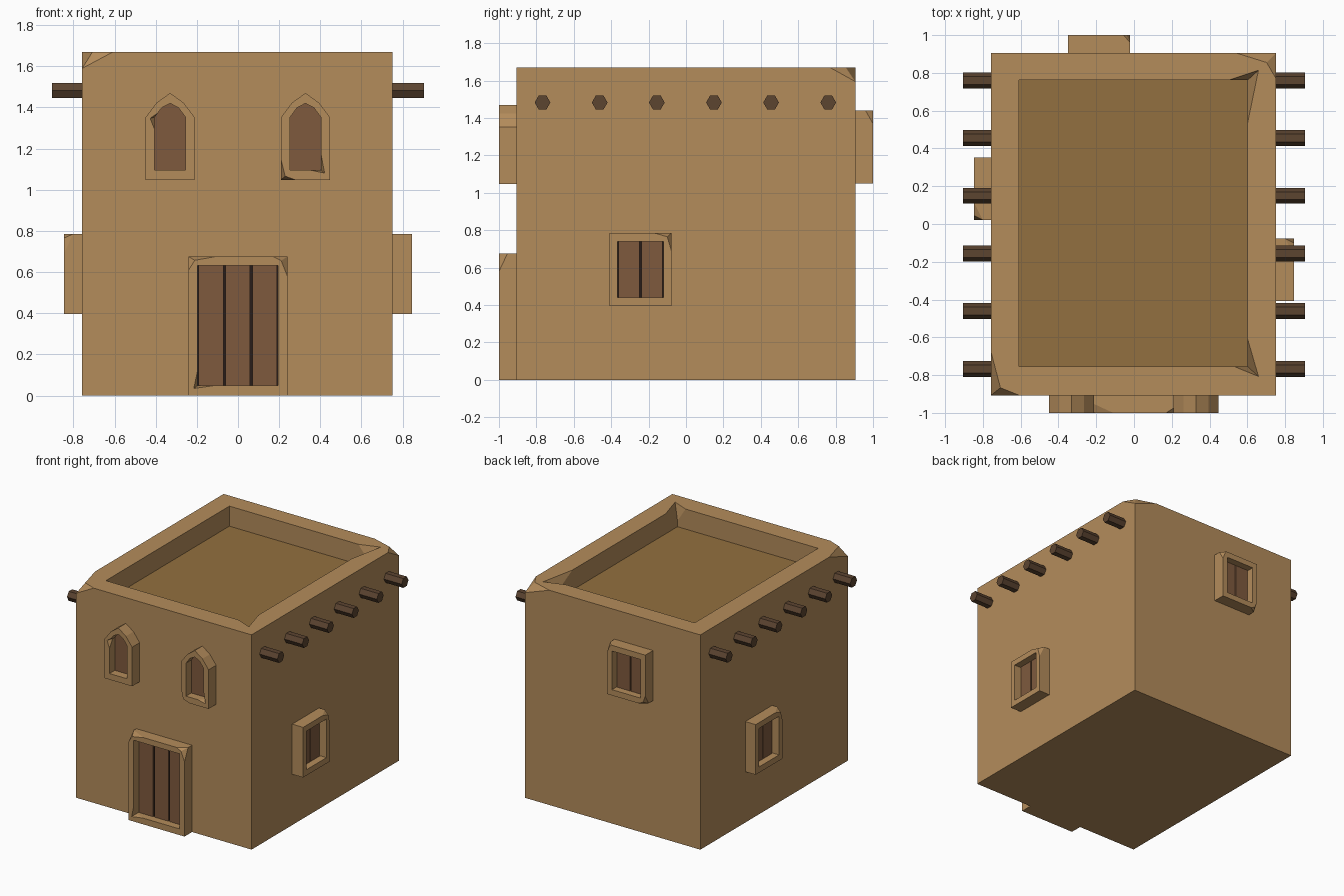
import bpy, bmesh, math
from mathutils import Matrix, Vector

if "Cube" in bpy.data.objects:
    bpy.data.objects.remove(bpy.data.objects["Cube"])


def material(name, rgb):
    m = bpy.data.materials.new(name)
    m.diffuse_color = (*rgb, 1)
    m.use_nodes = True
    m.node_tree.nodes["Principled BSDF"].inputs["Base Color"].default_value = m.diffuse_color
    return m


CLAY = material("clay", (0.456, 0.262, 0.105))
ROOF = material("roof_clay", (0.29, 0.162, 0.05))
WOOD = material("wood", (0.212, 0.102, 0.048))
BEAM = material("beam_wood", (0.107, 0.058, 0.03))
DARK = material("dark_gap", (0.02, 0.012, 0.01))


def finish(name, bm, mats, matrix=Matrix()):
    bm.transform(matrix)
    bmesh.ops.recalc_face_normals(bm, faces=bm.faces)
    me = bpy.data.meshes.new(name)
    bm.to_mesh(me)
    bm.free()
    for m in mats:
        me.materials.append(m)
    ob = bpy.data.objects.new(name, me)
    bpy.context.collection.objects.link(ob)
    return ob


def wall_frame(angle, origin):
    """Local x along the wall, y up, z outward; angle 0 is the front wall."""
    return (Matrix.Translation(origin) @ Matrix.Rotation(angle, 4, 'Z')
            @ Matrix.Rotation(math.pi / 2, 4, 'X'))


def rect(x0, x1, y0, y1):
    return [(x0, y0), (x1, y0), (x1, y1), (x0, y1)]


def chip(bm, ring, base, i, to_prev, to_next, depth, move):
    """Break a corner: cut its three edges, then slide the corner in its plane."""
    v, n = ring[i], len(ring)
    start = Vector((*base[i], 0))
    dirs = [Vector((*base[i - 1], 0)) - start,
            Vector((*base[(i + 1) % n], 0)) - start, Vector((0, 0, -1))]
    cut = []
    for d, dist in zip(dirs, (to_prev, to_next, depth)):
        d.normalize()
        e = max(v.link_edges,
                key=lambda k: (k.other_vert(v).co - v.co).normalized().dot(d))
        cut.append(bmesh.utils.edge_split(e, v, dist / e.calc_length())[1])
    for a in cut[:2]:
        face = next(f for f in a.link_faces if cut[2] in f.verts)
        bmesh.utils.face_split(face, a, cut[2])
    v.co += Vector((*move, 0))


def hollow_block(name, outer, inner, depth, recess, matrix, floor_mat, chips=()):
    """Block with a recess in its face; used for the house and every surround."""
    bm = bmesh.new()
    loops = [[bm.verts.new((x, y, z)) for x, y in pts] for pts, z in
             ((outer, -depth), (outer, 0), (inner, 0), (inner, -recess))]
    n = len(outer)
    for lo, hi in zip(loops, loops[1:]):
        for i in range(n):
            j = (i + 1) % n
            bm.faces.new((lo[i], lo[j], hi[j], hi[i]))
    bm.faces.new(loops[0][::-1])
    bm.faces.new(loops[3]).material_index = 1
    for which, *args in chips:
        k = 1 if which == "outer" else 2
        chip(bm, loops[k], (outer, inner)[k - 1], *args)
    return finish(name, bm, [CLAY, floor_mat], matrix)


def planks(name, x0, x1, y0, y1, count, recess, matrix):
    bm = bmesh.new()
    w = (x1 - x0) / count
    for i in range(count):
        m = (Matrix.Translation((x0 + w * (i + 0.5), (y0 + y1) / 2, 0.003 - recess))
             @ Matrix.Diagonal((w - 0.010, y1 - y0, 0.014, 1)))
        bmesh.ops.create_cube(bm, size=1, matrix=m)
    finish(name, bm, [WOOD], matrix)


# House body with parapet and sunken roof
hollow_block("house_body", rect(-0.757, 0.752, -0.907, 0.905),
             rect(-0.608, 0.602, -0.755, 0.762), 1.67, 0.156,
             Matrix.Translation((0, 0, 1.67)), ROOF, [
                 ("outer", 0, 0.23, 0.15, 0.08, (0.05, 0.04)),
                 ("outer", 2, 0.135, 0.21, 0.075, (-0.05, -0.05)),
                 ("inner", 2, 0.225, 0.10, 0.12, (0.057, 0.052)),
                 ("inner", 1, 0.07, 0.145, 0.11, (0.057, -0.052))])

# Door
door_m = wall_frame(0, (0, -1.0, 0))
hollow_block("door_surround", rect(-0.24, 0.24, 0, 0.675),
             rect(-0.197, 0.195, 0.048, 0.632), 0.11, 0.07, door_m, DARK, [
                 ("outer", 2, 0.095, 0.07, 0.045, (-0.03, -0.02)),
                 ("outer", 3, 0.13, 0.065, 0.06, (0.03, -0.018)),
                 ("inner", 0, 0.07, 0.08, 0.04, (-0.018, -0.014))])
planks("door_planks", -0.197, 0.195, 0.048, 0.632, 3, 0.07, door_m)

# Square shuttered windows on the right, left and back walls
TOP_RIGHT = ("outer", 2, 0.095, 0.09, 0.045, (-0.022, -0.02))
TOP_LEFT = ("outer", 3, 0.035, 0.07, 0.04, (0.02, -0.018))
LOW_RIGHT = ("outer", 1, 0.06, 0.07, 0.04, (-0.02, 0.018))
for side, angle, origin, chips in (
        ("right", math.pi / 2, (0.846, -0.243, 0.59), [TOP_RIGHT]),
        ("left", -math.pi / 2, (-0.846, 0.187, 0.59), [TOP_RIGHT]),
        ("back", math.pi, (-0.185, 1.0, 1.245), [TOP_LEFT, LOW_RIGHT])):
    m = wall_frame(angle, origin)
    hollow_block(side + "_window_surround", rect(-0.165, 0.165, -0.195, 0.195),
                 rect(-0.122, 0.122, -0.15, 0.15), 0.11, 0.065, m, DARK, chips)
    planks(side + "_window_shutters", -0.122, 0.122, -0.15, 0.15, 2, 0.065, m)

# Pointed windows above the door


def pointed(w, bottom, shoulder, mid, peak):
    return [(-w, bottom), (w, bottom), (w, shoulder), (w * 0.55, mid),
            (0, peak), (-w * 0.55, mid), (-w, shoulder)]


for side, x, chips in (
        ("left", -0.33, [("inner", 6, 0.025, 0.06, 0.04, (-0.022, -0.005))]),
        ("right", 0.328, [("outer", 0, 0.10, 0.07, 0.05, (0.02, 0.018)),
                          ("inner", 1, 0.05, 0.08, 0.04, (0.018, -0.014))])):
    hollow_block(side + "_pointed_window", pointed(0.119, 1.048, 1.352, 1.423, 1.47),
                 pointed(0.075, 1.095, 1.352, 1.398, 1.42), 0.11, 0.065,
                 wall_frame(0, (x, -1.0, 0)), WOOD, chips)

# Roof beam ends: six hexagonal stubs on each side
for side, s in (("left", -1), ("right", 1)):
    for i in range(6):
        bm = bmesh.new()
        bmesh.ops.create_cone(bm, cap_ends=True, segments=6, radius1=0.042,
                              radius2=0.042, depth=0.2,
                              matrix=Matrix.Rotation(math.pi / 2, 4, 'Y')
                              @ Matrix.Rotation(math.pi / 2, 4, 'Z'))
        zs = [v.co.z for v in bm.verts]
        if max(zs) > 0.04:  # keep flats on top and bottom
            bm.transform(Matrix.Rotation(math.pi / 6, 4, 'X'))
        finish(f"{side}_roof_beam_{i + 1}", bm, [BEAM],
               Matrix.Translation((s * 0.805, -0.767 + i * 0.3055, 1.483)))
